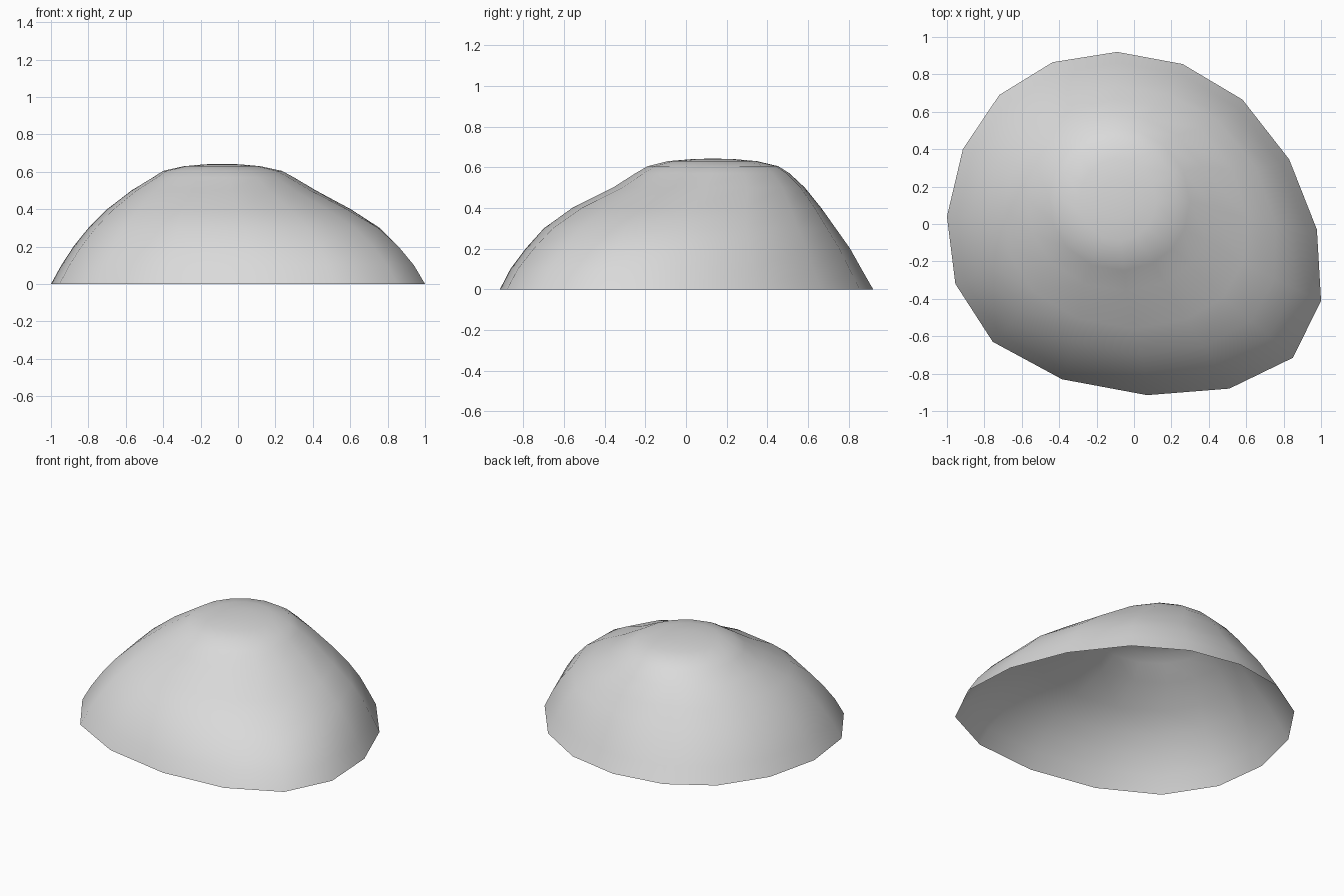
import bpy
import bmesh
import math

cube = bpy.data.objects.get("Cube")
if cube:
    bpy.data.objects.remove(cube, do_unlink=True)

# Uneven sixteen-sided base outline, counter-clockwise
rim = [(0.99, -0.03 + 0.01), (0.83, 0.345), (0.58, 0.665), (0.26, 0.855),
       (-0.09, 0.92), (-0.435, 0.865), (-0.72, 0.69), (-0.915, 0.4),
       (-1.0, 0.04), (-0.955, -0.32), (-0.755, -0.63), (-0.385, -0.83),
       (0.07, -0.915), (0.51, -0.88), (0.85, -0.715), (1.0, -0.41)]
rim[0] = (0.978, -0.03)
HALF_Y = 0.917

# Contours: height, left/right extent in x, front/back extent in y, roundness
levels = [
    (0.0, -1.0, 1.0, -0.917, 0.917, 0.0),
    (0.1, -0.945, 0.945, -0.865, 0.86, 0.05),
    (0.2, -0.88, 0.87, -0.79, 0.805, 0.15),
    (0.3, -0.8, 0.77, -0.7, 0.735, 0.3),
    (0.4, -0.7, 0.61, -0.56, 0.665, 0.5),
    (0.5, -0.57, 0.42, -0.36, 0.585, 0.75),
    (0.57, -0.455, 0.3, -0.25, 0.51, 0.9),
    (0.605, -0.4, 0.235, -0.19, 0.455, 1.0),
    (0.63, -0.29, 0.12, -0.09, 0.35, 1.0),
    (0.64, -0.18, 0.01, 0.03, 0.24, 1.0),
]

bm = bmesh.new()
rings = []
for z, left, right, front, back, roundness in levels:
    ring = []
    for x, y in rim:
        u, v = x, y / HALF_Y
        # Blend the base outline into an ellipse towards the crown
        scale = 1 + roundness * (1 / math.hypot(u, v) - 1)
        px = (left + right) / 2 + u * scale * (right - left) / 2
        py = (front + back) / 2 + v * scale * (back - front) / 2
        ring.append(bm.verts.new((px, py, z)))
    rings.append(ring)

# Sides between contours, then a fan over the crown; the base stays open
n = len(rim)
for low, high in zip(rings, rings[1:]):
    for i in range(n):
        j = (i + 1) % n
        bm.faces.new((low[i], low[j], high[j], high[i]))
apex = bm.verts.new((-0.08, 0.13, 0.643))
for i in range(n):
    bm.faces.new((rings[-1][i], rings[-1][(i + 1) % n], apex))
for face in bm.faces:
    face.smooth = True

mesh = bpy.data.meshes.new("mound_shell")
bm.to_mesh(mesh)
bm.free()
mound = bpy.data.objects.new("mound_shell", mesh)
bpy.context.collection.objects.link(mound)

# Plain light grey
grey = bpy.data.materials.new("light_grey")
grey.use_nodes = True
colour = (0.7, 0.7, 0.7, 1)
grey.diffuse_color = colour
bsdf = next(k for k in grey.node_tree.nodes if k.type == 'BSDF_PRINCIPLED')
bsdf.inputs["Base Color"].default_value = colour
mesh.materials.append(grey)
